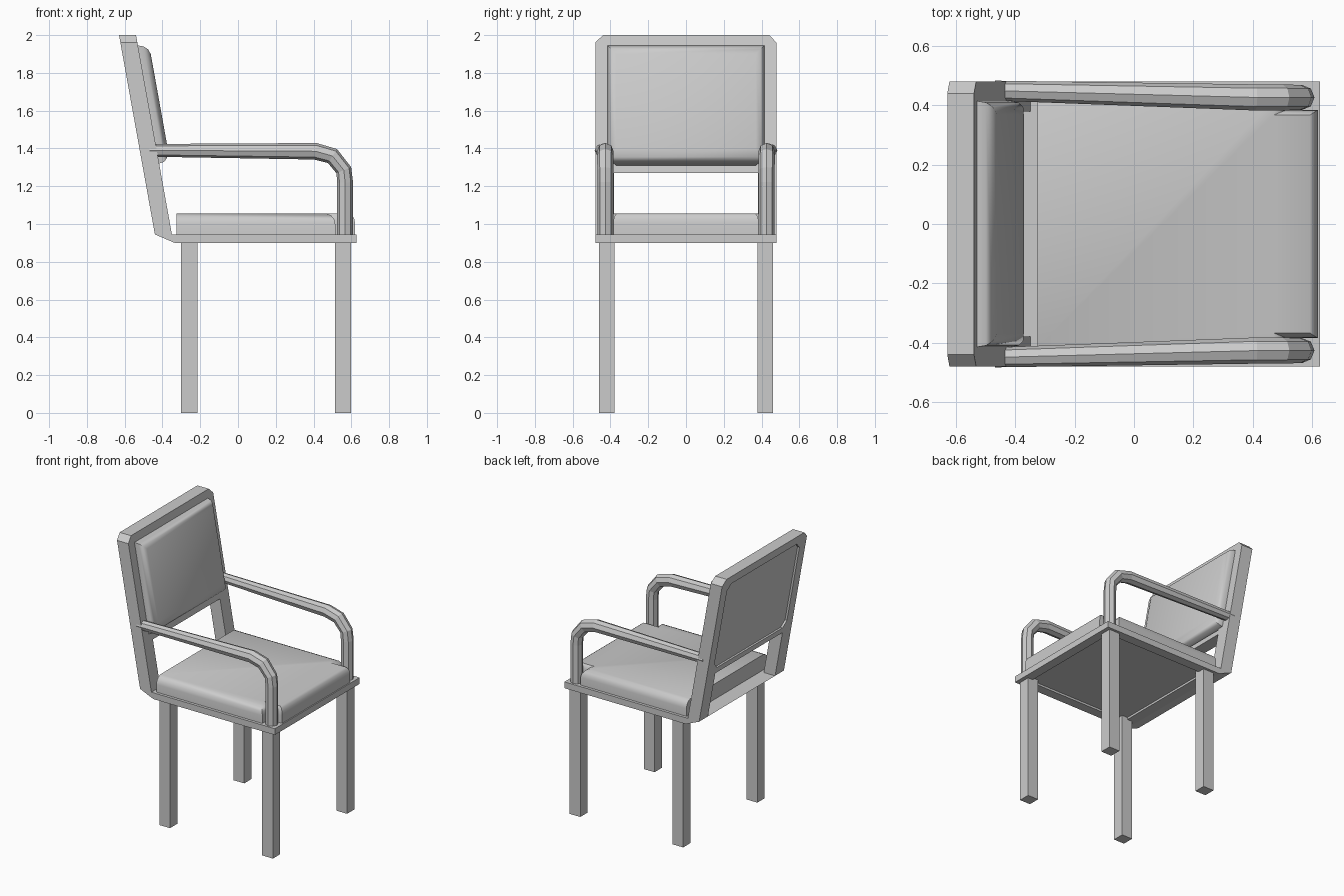
import bpy, bmesh, math

if "Cube" in bpy.data.objects:
    bpy.data.objects.remove(bpy.data.objects["Cube"])


def finish(name, bm, smooth=False, mirror=False):
    bmesh.ops.recalc_face_normals(bm, faces=bm.faces)
    me = bpy.data.meshes.new(name)
    bm.to_mesh(me)
    bm.free()
    ob = bpy.data.objects.new(name, me)
    bpy.context.collection.objects.link(ob)
    if mirror:
        m = ob.modifiers.new("mirror", 'MIRROR')
        m.use_axis = (False, True, False)
        m.merge_threshold = 0.0005
    if smooth:
        bpy.ops.object.select_all(action='DESELECT')
        ob.select_set(True)
        bpy.context.view_layer.objects.active = ob
        bpy.ops.object.shade_smooth_by_angle(angle=math.radians(40))
    return ob


def loft(name, rings, closed=False, smooth=False, mirror=False):
    """Skin matching rings; cap the ends, or join last to first. Walls on the mirror plane are left out."""
    bm = bmesh.new()
    vs = [[bm.verts.new(p) for p in r] for r in rings]
    n = len(rings[0])
    pairs = list(zip(vs, vs[1:])) + ([(vs[-1], vs[0])] if closed else [])
    for a, b in pairs:
        for i in range(n):
            j = (i + 1) % n
            if mirror and abs(a[i].co.y) + abs(a[j].co.y) < 1e-6:
                continue
            bm.faces.new((a[i], a[j], b[j], b[i]))
    if not closed:
        bm.faces.new(vs[0])
        bm.faces.new(vs[-1])
    return finish(name, bm, smooth, mirror)


def rect(x0, x1, hy, z):
    return [(x0, -hy, z), (x1, -hy, z), (x1, hy, z), (x0, hy, z)]


def lean(d, pts):
    """Place (y, z) points on the reclined back plane, d in front of its rear face."""
    return [(-0.44 - 0.18 * (z - 0.945) + d, y, z) for y, z in pts]


# seat frame: open ring with a sloped rear underside
loft("seat_frame", [rect(-0.335, 0.628, 0.48, 0.90), rect(-0.44, 0.628, 0.48, 0.945),
                    rect(-0.26, 0.56, 0.41, 0.945), rect(-0.26, 0.56, 0.41, 0.90)], closed=True)

# legs
for side, x in (("rear", -0.258), ("front", 0.557)):
    for hand, y in (("left", 0.42), ("right", -0.42)):
        bm = bmesh.new()
        bmesh.ops.create_cube(bm, size=1)
        bmesh.ops.scale(bm, vec=(0.085, 0.083, 0.92), verts=bm.verts)
        bmesh.ops.translate(bm, vec=(x, y, 0.46), verts=bm.verts)
        finish(f"{side}_{hand}_leg", bm)


# seat cushion: notched front corners, rolled front and side edges
def seat_ring(z, k):
    half = [(-0.325, 0.46 - k), (0.515 - k, 0.46 - k), (0.515 - k, 0.385 - k * 0.4), (0.62 - k * 0.6, 0.385 - k * 0.4)]
    return [(x, y, z) for x, y in half] + [(x, -y, z) for x, y in reversed(half)]


loft("seat_cushion", [seat_ring(z, k) for z, k in
                      ((0.915, 0), (1.0, 0), (1.025, 0.006), (1.045, 0.022), (1.055, 0.045))], smooth=True)

# back frame: two posts, a top rail with clipped corners and a lower rail
half = [(0, 2), (0.44, 2), (0.48, 1.96), (0.48, 0.945), (0.38, 0.945), (0.38, 1.27), (0, 1.27),
        (0, 1.31), (0.37, 1.31), (0.41, 1.35), (0.41, 1.90), (0.37, 1.94), (0, 1.94)]
loft("back_frame", [lean(0, half), lean(0.09, half)], mirror=True)


# back panel and cushion in one padded block
def pad(d, w, z0, z1):
    return lean(d, [(-w, z0), (w, z0), (w, z1), (-w, z1)])


loft("back_cushion", [pad(0.015, 0.415, 1.30, 1.945), pad(0.09, 0.415, 1.32, 1.945), pad(0.12, 0.41, 1.33, 1.94),
                      pad(0.14, 0.395, 1.355, 1.925), pad(0.15, 0.37, 1.40, 1.90)], smooth=True)

# armrests: eight-sided bent tubes, thinner toward the back
for hand, s in (("left", 1), ("right", -1)):
    path = [(-0.47, 0.45, 1.39, 0.8), (0.41, 0.427, 1.385, 1.05), (0.50, 0.427, 1.36, 1.05),
            (0.56, 0.427, 1.285, 1), (0.567, 0.427, 1.22, 1), (0.567, 0.427, 0.93, 1)]
    cu = bpy.data.curves.new(f"{hand}_armrest", 'CURVE')
    cu.dimensions = '3D'
    cu.bevel_depth = 0.042
    cu.bevel_resolution = 2
    cu.use_fill_caps = True
    sp = cu.splines.new('POLY')
    sp.points.add(len(path) - 1)
    sp.use_smooth = False
    for p, (x, y, z, r) in zip(sp.points, path):
        p.co = (x, y * s, z, 1)
        p.radius = r
    bpy.context.collection.objects.link(bpy.data.objects.new(f"{hand}_armrest", cu))
